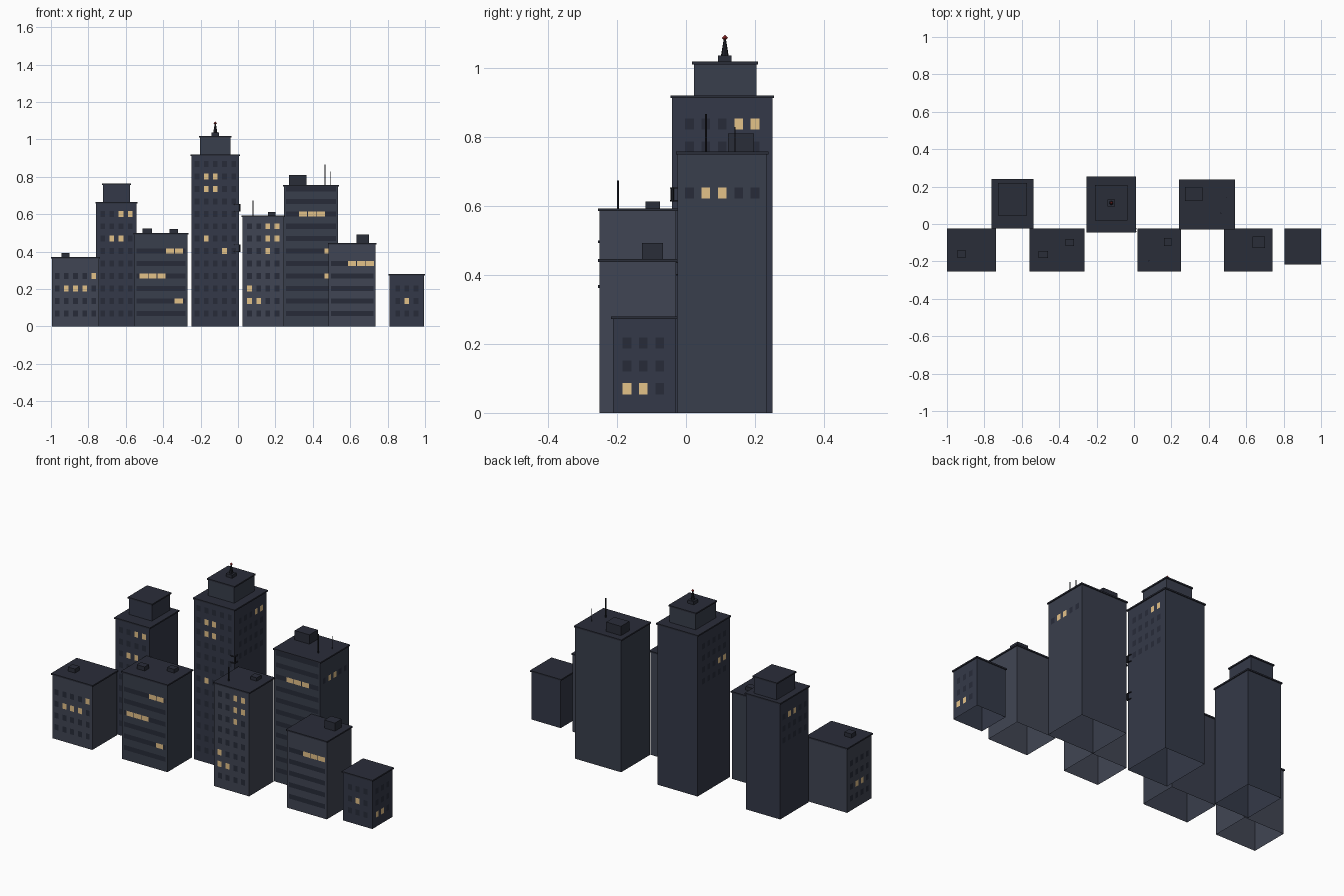
import bpy, bmesh
from math import pi
from mathutils import Matrix, Vector

if "Cube" in bpy.data.objects:
    bpy.data.objects.remove(bpy.data.objects["Cube"])


def mat(name, hexcode):
    m = bpy.data.materials.new(name)
    rgb = [int(hexcode[i:i + 2], 16) / 255 for i in (0, 2, 4)]
    m.diffuse_color = [((c + .055) / 1.055) ** 2.4 for c in rgb] + [1]
    m.use_nodes = True
    m.node_tree.nodes["Principled BSDF"].inputs["Base Color"].default_value = m.diffuse_color
    return m


WALL_A = mat("wall_blue", "343948")
WALL_B = mat("wall_slate", "393E4C")
WALL_C = mat("wall_grey", "404553")
ROOF = mat("roof_dark", "2A2D39")
METAL = mat("metal", "20222A")
DARK = mat("glass_dark", "272B39")
LIT = mat("glass_lit", "E4C289")
RED = mat("beacon_red", "A83232")


def finish(name, bm, *mats):
    me = bpy.data.meshes.new(name)
    bm.to_mesh(me)
    bm.free()
    for m in mats:
        me.materials.append(m)
    ob = bpy.data.objects.new(name, me)
    bpy.context.collection.objects.link(ob)
    return ob


def box(name, x0, x1, y0, y1, z0, z1, m, open_bottom=False):
    bm = bmesh.new()
    bmesh.ops.create_cube(bm, size=1)
    if open_bottom:
        bm.normal_update()
        bmesh.ops.delete(bm, geom=[f for f in bm.faces if f.normal.z < -.5], context='FACES_ONLY')
    for v in bm.verts:
        v.co = (v.co.x * (x1 - x0) + (x0 + x1) / 2,
                v.co.y * (y1 - y0) + (y0 + y1) / 2,
                v.co.z * (z1 - z0) + (z0 + z1) / 2)
    return finish(name, bm, m)


def rod(name, x, y, z0, z1, r0, r1, m, sides=6):
    bm = bmesh.new()
    bmesh.ops.create_cone(bm, cap_ends=True, segments=sides, radius1=r0, radius2=r1,
                          depth=z1 - z0, matrix=Matrix.Translation((x, y, (z0 + z1) / 2)))
    return finish(name, bm, m)


def block(name, x0, x1, y0, y1, z0, z1, m):
    """Walls with a thin overhanging roof slab."""
    box(name + "_walls", x0, x1, y0, y1, z0, z1 - .007, m, True)
    o = .005
    box(name + "_roof", x0 - o, x1 + o, y0 - o, y1 + o, z1 - .008, z1, ROOF)


def panes(name, side, plane, items):
    """Flat panes (u, z, width, height, lit) just outside a wall."""
    bm = bmesh.new()
    for u, z, w, h, lit in items:
        quad = [(u - w / 2, z - h / 2), (u + w / 2, z - h / 2), (u + w / 2, z + h / 2), (u - w / 2, z + h / 2)]
        off = .0025 if lit else .0015
        if side == 'front':
            pts = [(a, plane - off, b) for a, b in quad]
        elif side == 'right':
            pts = [(plane + off, a, b) for a, b in quad]
        else:
            pts = [(plane - off, a, b) for a, b in reversed(quad)]
        f = bm.faces.new([bm.verts.new(p) for p in pts])
        f.material_index = int(lit)
    finish(name, bm, DARK, LIT)


def grid(name, side, plane, centre, cols, rows, lit, z0=.07, pitch=.049):
    panes(name, side, plane,
          [(centre + (c - (cols - 1) / 2) * pitch, z0 + r * .0665, .025, .032, (c, r) in lit)
           for c in range(cols) for r in range(rows)])


def bands(name, plane, x0, x1, rows, lit):
    """Ribbon windows with lit panels (row, start x, count)."""
    items = [((x0 + x1) / 2, .07 + r * .0665, x1 - x0 - .022, .027, False) for r in range(rows)]
    for r, x, n in lit:
        items += [(x + .0235 + i * .0475, .07 + r * .0665, .044, .027, True) for i in range(n)]
    panes(name, 'front', plane, items)


# front row
YF, YB = -.25, -.029
block("far_left_block", -.995, -.743, YF, YB, 0, .37, WALL_C)
grid("far_left_front_windows", 'front', YF, -.869, 5, 4, {(1, 2), (2, 2), (3, 2), (4, 3)})
grid("far_left_side_windows", 'left', -.995, -.1375, 4, 4, {(1, 1), (2, 1)}, pitch=.0475)
box("far_left_vent", -.945, -.9, -.182, -.14, .37, .393, ROOF)

block("left_office", -.555, -.27, YF, YB, 0, .5, WALL_B)
bands("left_office_windows", YF, -.555, -.27, 6, [(5, -.387, 2), (3, -.528, 3), (1, -.34, 1)])
box("left_office_vent_1", -.51, -.46, -.183, -.145, .5, .523, ROOF)
box("left_office_vent_2", -.365, -.32, -.117, -.08, .5, .521, ROOF)

block("middle_block", .025, .245, YF, YB, 0, .593, WALL_C)
grid("middle_block_windows", 'front', YF, .135, 4, 8,
     {(2, 7), (3, 7), (2, 6), (3, 6), (2, 5), (0, 2), (0, 1), (1, 1), (3, 7)})
box("middle_block_vent", .16, .2, -.117, -.076, .593, .612, ROOF)
rod("middle_block_antenna", .08, -.197, .593, .673, .003, .003, METAL)

block("right_office", .485, .735, YF, YB, 0, .446, WALL_C)
bands("right_office_windows", YF, .485, .735, 5, [(4, .586, 3)])
box("right_office_vent", .633, .7, -.127, -.066, .446, .492, ROOF)

block("small_block", .81, .995, -.212, YB, 0, .28, WALL_A)
grid("small_block_front_windows", 'front', -.212, .903, 3, 3, {(1, 1)})
grid("small_block_side_windows", 'right', .995, -.1235, 3, 3, {(0, 0), (1, 0)}, pitch=.0475)

# back row
block("left_tower", -.758, -.543, -.02, .235, 0, .664, WALL_A)
block("left_tower_top", -.722, -.578, .05, .215, .664, .763, WALL_A)
grid("left_tower_front_windows", 'front', -.02, -.65, 4, 9, {(2, 8), (3, 8), (1, 6), (2, 6)})
grid("left_tower_side_windows", 'left', -.758, .107, 5, 3, {(3, 2), (2, 2)}, z0=.44, pitch=.0475)

block("tall_tower", -.248, .006, -.04, .25, 0, .92, WALL_A)
block("tall_tower_top", -.204, -.04, .023, .204, .92, 1.018, WALL_B)
grid("tall_tower_front_windows", 'front', -.04, -.121, 5, 13,
     {(1, 11), (2, 11), (1, 10), (2, 10), (1, 6), (3, 5)})
for side, plane, lit in (('right', .006, {(3, 3), (4, 3)}), ('left', -.248, {(0, 1), (1, 1)})):
    grid("tall_tower_%s_windows" % side, side, plane, .105, 5, 4, lit, z0=.638, pitch=.0475)
box("spire_base", -.141, -.102, .093, .132, 1.018, 1.036, ROOF)
rod("spire", -.1215, .1125, 1.036, 1.085, .011, .003, METAL, 8)
bm = bmesh.new()
bmesh.ops.create_uvsphere(bm, u_segments=4, v_segments=2, radius=.009,
                          matrix=Matrix.Translation((-.1215, .1125, 1.087)))
finish("beacon", bm, RED)

# small corner fixtures on the tall tower
for i, z in enumerate((.398, .613)):
    rod("corner_post_%d" % i, .008, -.04, z, z + .04, .005, .005, METAL)
    for j, zz in enumerate((z, z + .037)):
        rod("corner_disc_%d_%d" % (i, j), -.008, -.026, zz, zz + .004, .021, .021, METAL, 12)

block("right_tower", .245, .535, -.024, .234, 0, .757, WALL_B)
bands("right_tower_windows", -.024, .245, .535, 11,
      [(8, .324, 3), (5, .46, 1), (3, .46, 1)][:3])
grid("right_tower_side_windows", 'right', .535, .105, 5, 1, {(1, 0), (2, 0)}, z0=.637, pitch=.0475)
box("right_tower_vent", .272, .365, .122, .197, .757, .81, ROOF)
rod("right_tower_antenna_1", .465, .058, .757, .866, .003, .003, METAL)
rod("right_tower_antenna_2", .495, .142, .757, .829, .002, .002, METAL)
